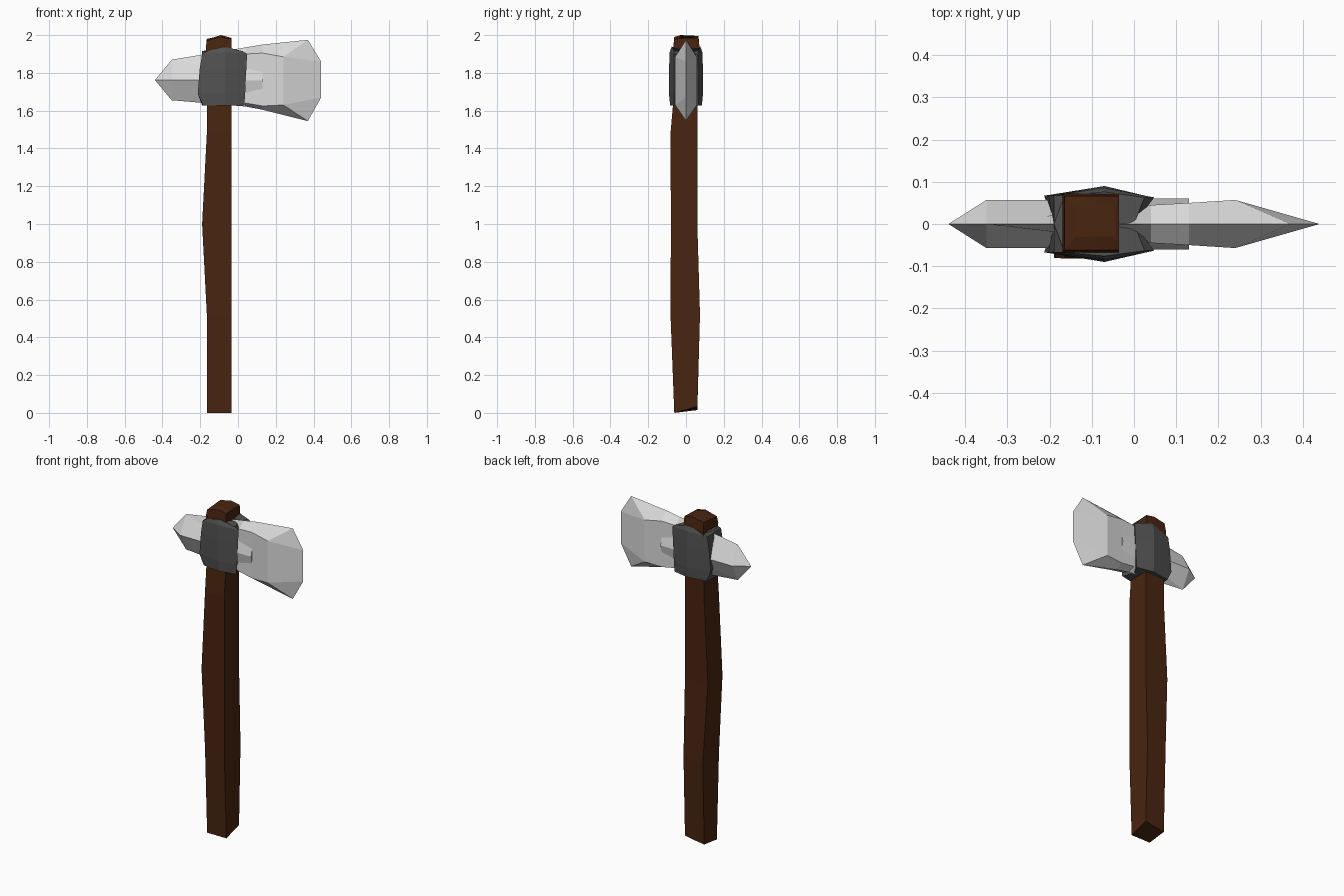
import bpy, bmesh

cube = bpy.data.objects.get("Cube")
if cube:
    bpy.data.objects.remove(cube, do_unlink=True)


def material(name, rgb):
    m = bpy.data.materials.new(name)
    m.use_nodes = True
    color = (*rgb, 1)
    m.diffuse_color = color
    m.node_tree.nodes["Principled BSDF"].inputs["Base Color"].default_value = color
    return m


wood = material("dark wood", (0.066, 0.018, 0.005))
iron = material("dark iron", (0.085, 0.085, 0.085))
steel = material("pale steel", (0.7, 0.7, 0.7))


def loft(name, rings, mat, cap_end=True):
    """Skin a list of equal-length point rings, flat shaded."""
    bm = bmesh.new()
    loops = [[bm.verts.new(p) for p in ring] for ring in rings]
    n = len(loops[0])
    for a, b in zip(loops, loops[1:]):
        for i in range(n):
            j = (i + 1) % n
            bm.faces.new((a[i], a[j], b[j], b[i]))
    bm.faces.new(loops[0][::-1])
    if cap_end:
        bm.faces.new(loops[-1])
    bmesh.ops.remove_doubles(bm, verts=bm.verts, dist=0.0005)
    bmesh.ops.recalc_face_normals(bm, faces=bm.faces)
    mesh = bpy.data.meshes.new(name)
    bm.to_mesh(mesh)
    bm.free()
    mesh.materials.append(mat)
    obj = bpy.data.objects.new(name, mesh)
    bpy.context.collection.objects.link(obj)
    return obj


# Handle: hand-carved rectangular shaft (z, left x, front y, back y)
def shaft_ring(z, x0, y0, y1, lift=(0,) * 6):
    x1, xm = -0.035, -0.09
    pts = [(x0, y0), (xm, y0), (x1, y0), (x1, y1), (xm, y1), (x0, y1)]
    return [(x, y, z + d) for (x, y), d in zip(pts, lift)]


loft("handle", [
    shaft_ring(0, -0.165, -0.062, 0.06, (0, 0, 0, 0.035, 0.025, 0.015)),
    shaft_ring(0.52, -0.165, -0.082, 0.074),
    shaft_ring(1.0, -0.19, -0.08, 0.06),
    shaft_ring(1.48, -0.165, -0.082, 0.06),
    shaft_ring(1.64, -0.165, -0.068, 0.06),
    shaft_ring(1.93, -0.17, -0.068, 0.072),
    shaft_ring(1.97, -0.165, -0.062, 0.066, (0, 0.02, 0.01, 0.015, 0.025, 0.01)),
    [(-0.14, -0.03, 1.985), (-0.09, -0.03, 2.0), (-0.045, -0.03, 1.988),
     (-0.045, 0.04, 1.985), (-0.09, 0.04, 1.997), (-0.14, 0.04, 1.985)],
], wood)


# Blade: six-sided sections with ridges above and below, closing to an edge
def blade_ring(ridge_x, top, bottom, side_x, high, low, y):
    return [(ridge_x, 0, top), (side_x, -y, high), (side_x, -y, low),
            (ridge_x, 0, bottom), (side_x, y, low), (side_x, y, high)]


loft("axe_blade", [
    blade_ring(-0.35, 1.87, 1.655, -0.35, 1.8, 1.72, 0.004),
    blade_ring(0.04, 1.935, 1.622, 0.04, 1.90, 1.64, 0.045),
    blade_ring(0.13, 1.95, 1.605, 0.13, 1.905, 1.625, 0.05),
    blade_ring(0.37, 1.975, 1.545, 0.24, 1.885, 1.63, 0.057),
    blade_ring(0.37, 1.975, 1.545, 0.44, 1.86, 1.67, 0),
], steel, cap_end=False)


# Rear spike: diamond bar drawn to a point
def diamond_ring(x, y, h):
    return [(x, 0, 1.762 + h), (x, -y, 1.762), (x, 0, 1.762 - h), (x, y, 1.762)]


loft("rear_spike", [
    diamond_ring(0, 0.057, 0.115),
    diamond_ring(-0.35, 0.057, 0.108),
    diamond_ring(-0.44, 0, 0),
], steel, cap_end=False)

# Raised boss where the bar passes through the blade
loft("cheek_boss", [
    [(x, 0.044, 1.83), (x, 0.06, 1.76), (x, 0.044, 1.69),
     (x, -0.044, 1.69), (x, -0.06, 1.76), (x, -0.044, 1.83)]
    for x in (-0.05, 0.13)
], steel)


# Collar: iron band with bowed cheeks and notched ends, crowned at the middle
def collar_ring(z, left, right, bow, crown=0):
    half = [(left, 0.067), (-0.07, bow), (right, 0.063)]
    pts = [(x, -y) for x, y in half] + [(0.0, 0)] + half[::-1] + [(-0.19, 0)]
    return [(x, y, z + (crown if x == -0.07 else 0)) for x, y in pts]


loft("collar", [
    collar_ring(1.628, -0.185, 0.033, 0.084),
    collar_ring(1.69, -0.213, 0.038, 0.09),
    collar_ring(1.82, -0.203, 0.044, 0.09),
    collar_ring(1.90, -0.19, 0.048, 0.086, 0.01),
    collar_ring(1.915, -0.165, 0.025, 0.076, 0.024),
], iron)
